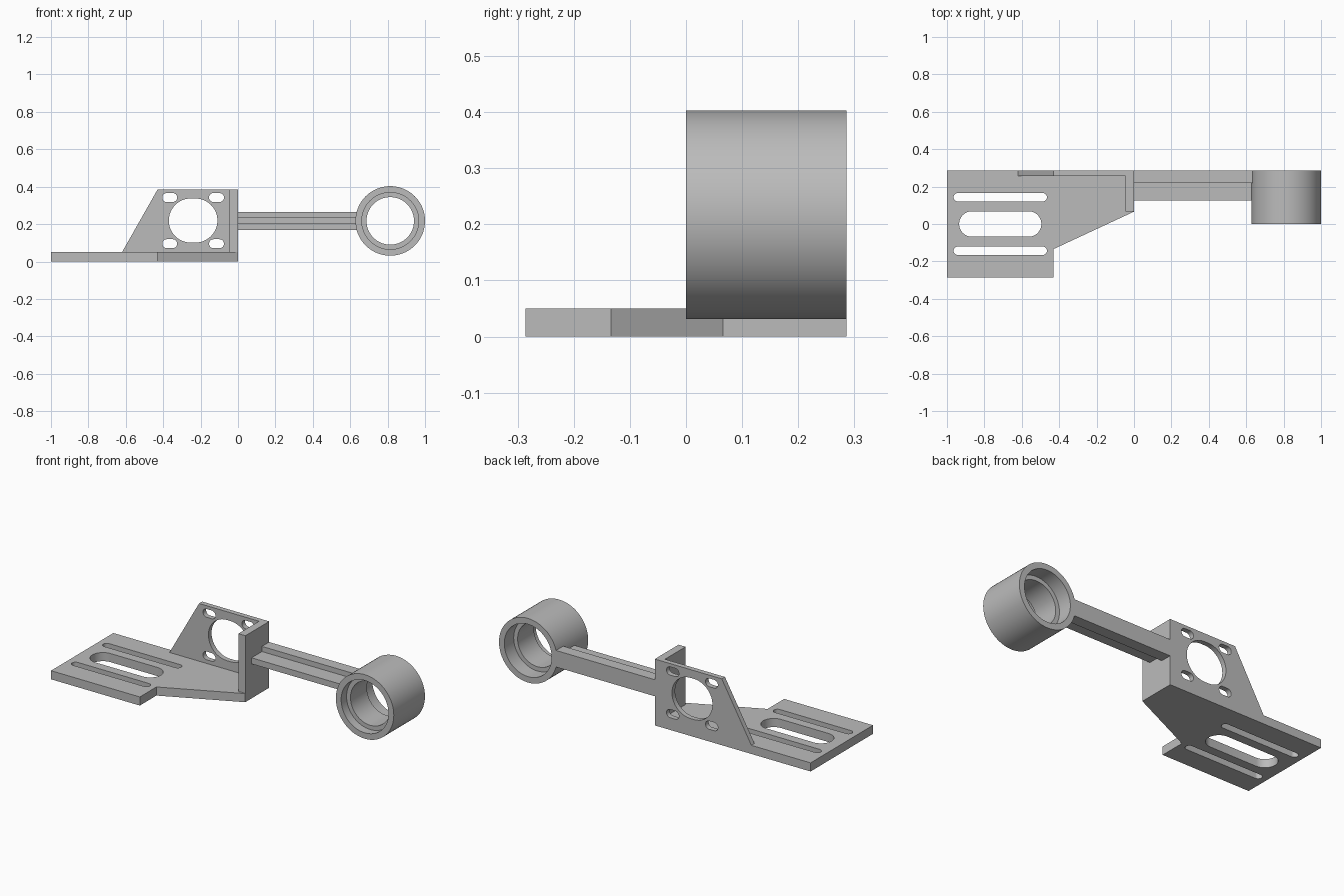
import bpy, bmesh, math
from mathutils import Matrix, Vector

cube = bpy.data.objects.get("Cube")
if cube:
    bpy.data.objects.remove(cube, do_unlink=True)

grey = bpy.data.materials.new("plain grey")
grey.use_nodes = True
grey.diffuse_color = (0.5, 0.5, 0.5, 1)
grey.node_tree.nodes["Principled BSDF"].inputs["Base Color"].default_value = (0.5, 0.5, 0.5, 1)


def finish(name, bm, smooth=False):
    """Turn a bmesh into a named grey object."""
    bmesh.ops.remove_doubles(bm, verts=bm.verts, dist=1e-5)
    bmesh.ops.recalc_face_normals(bm, faces=bm.faces)
    mesh = bpy.data.meshes.new(name)
    bm.to_mesh(mesh)
    bm.free()
    mesh.materials.clear()
    mesh.materials.append(grey)
    obj = bpy.data.objects.new(name, mesh)
    bpy.context.collection.objects.link(obj)
    bpy.ops.object.select_all(action="DESELECT")
    bpy.context.view_layer.objects.active = obj
    obj.select_set(True)
    if smooth:
        bpy.ops.object.shade_smooth_by_angle(angle=math.radians(30))
    else:
        bpy.ops.object.shade_flat()
    return obj


def slot(cx, cy, half, r, n=16):
    """Outline of a round-ended slot lying along x."""
    pts = []
    for side in (1, -1):
        for i in range(n + 1):
            a = math.pi * (i / n - 0.5)
            pts.append((cx + side * (half - r + r * math.cos(a)), cy + side * r * math.sin(a)))
    return pts


def plate(name, outline, holes, thickness, matrix):
    """Extrude a filled outline with holes, centred on its own plane."""
    curve = bpy.data.curves.new(name + "_outline", "CURVE")
    curve.dimensions = "2D"
    curve.fill_mode = "BOTH"
    curve.extrude = thickness / 2
    for loop in [outline] + holes:
        spline = curve.splines.new("POLY")
        spline.points.add(len(loop) - 1)
        for p, (x, y) in zip(spline.points, loop):
            p.co = (x, y, 0, 1)
        spline.use_cyclic_u = True
    tmp = bpy.data.objects.new(name + "_outline", curve)
    mesh = bpy.data.meshes.new_from_object(tmp)
    bm = bmesh.new()
    bm.from_mesh(mesh)
    bm.transform(matrix)
    bpy.data.objects.remove(tmp)
    bpy.data.curves.remove(curve)
    bpy.data.meshes.remove(mesh)
    return finish(name, bm, True)


def box(name, lo, hi):
    lo, hi = Vector(lo), Vector(hi)
    bm = bmesh.new()
    bmesh.ops.create_cube(bm, size=1)
    bm.transform(Matrix.Translation((lo + hi) / 2) @ Matrix.Diagonal((*(hi - lo), 1)))
    return finish(name, bm)


BACK = 0.286
BASE = 0.05

# Slotted base plate with a tapered end
plate("base_plate",
      [(-1, -BACK), (-0.43, -BACK), (-0.43, -0.134), (0, 0.066), (0, BACK), (-1, BACK)],
      [slot(-0.715, 0, 0.22, 0.068)] + [slot(-0.715, y, 0.25, 0.022) for y in (-0.143, 0.143)],
      BASE, Matrix.Translation((0, 0, BASE / 2)))

# Upright mounting plate with a large opening and four small slots
thick = 0.029
plate("upright_plate",
      [(-0.62, BASE), (0, BASE), (0, 0.385), (-0.43, 0.385)],
      [slot(-0.24, 0.219, 0.13, 0.118, 24)]
      + [slot(x, z, 0.04, 0.024) for x in (-0.365, -0.115) for z in (0.095, 0.342)],
      thick, Matrix.Translation((0, BACK - thick / 2, 0)) @ Matrix.Rotation(math.pi / 2, 4, "X"))

# Side wall closing the corner
box("side_wall", (-0.045, 0.068, BASE), (0, BACK - thick, 0.385))

# T-section arm: flat flange at the back, rib in front
box("arm_flange", (0, 0.22, 0.169), (0.645, BACK, 0.265))
box("arm_rib", (0, 0.125, 0.2), (0.645, 0.22, 0.235))

# Ring holder with an inner lip, recessed from both ends
profile = [(0.186, 0), (0.186, BACK), (0.152, BACK), (0.152, 0.2),
           (0.127, 0.2), (0.127, 0.05), (0.152, 0.05), (0.152, 0)]
bm = bmesh.new()
verts = [bm.verts.new((r, y, 0)) for r, y in profile]
edges = [bm.edges.new((verts[i - 1], verts[i])) for i in range(len(verts))]
bmesh.ops.spin(bm, geom=verts + edges, cent=(0, 0, 0), axis=(0, 1, 0),
               angle=math.tau, steps=72, use_duplicate=False)
bm.transform(Matrix.Translation((0.814, 0, 0.217)))
finish("ring_holder", bm, True)
